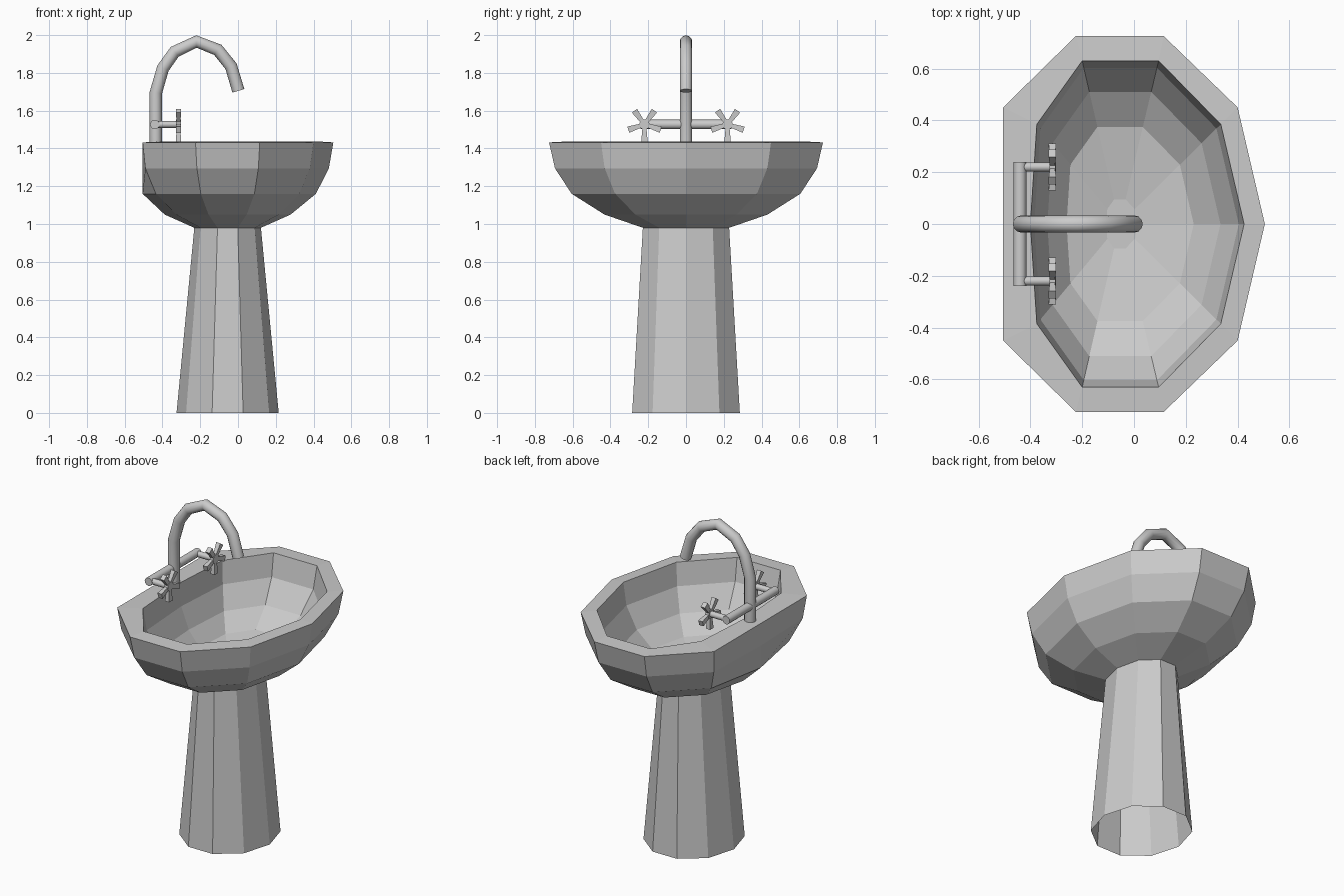
import bpy, bmesh, math
from mathutils import Matrix, Vector

if "Cube" in bpy.data.objects:
    bpy.data.objects.remove(bpy.data.objects["Cube"])

CX = -0.055  # centre of the bowl and pedestal

# half outlines relative to CX, mirrored in y (front tip to back tip)
OUTER = [(0.56, 0), (0.455, 0.45), (0.17, 0.725), (-0.17, 0.725), (-0.455, 0.45), (-0.56, 0)]
INNER = [(0.48, 0), (0.39, 0.385), (0.15, 0.63), (-0.145, 0.63), (-0.32, 0.385), (-0.345, 0)]


def ring(half, z, sx, sy=None, xmin=-9):
    sy = sx if sy is None else sy
    full = half + [(x, -y) for x, y in reversed(half[1:-1])]
    return [Vector((max(CX + x * sx, xmin), y * sy, z)) for x, y in full]


def finish(name, bm):
    bmesh.ops.recalc_face_normals(bm, faces=bm.faces)
    me = bpy.data.meshes.new(name)
    bm.to_mesh(me)
    bm.free()
    ob = bpy.data.objects.new(name, me)
    bpy.context.collection.objects.link(ob)
    return ob


def loft(name, rings, cap_end=False):
    bm = bmesh.new()
    loops = [[bm.verts.new(p) for p in r] for r in rings]
    for a, b in zip(loops, loops[1:]):
        n = len(a)
        for i in range(n):
            j = (i + 1) % n
            bm.faces.new((a[i], a[j], b[j], b[i]))
    if cap_end:
        bm.faces.new(loops[-1])
    return finish(name, bm)


def tube(name, pts, r):
    cu = bpy.data.curves.new(name, 'CURVE')
    cu.dimensions = '3D'
    cu.bevel_depth = r
    cu.bevel_resolution = 4
    cu.use_fill_caps = True
    sp = cu.splines.new('POLY')
    sp.points.add(len(pts) - 1)
    for p, co in zip(sp.points, pts):
        p.co = (*co, 1)
    ob = bpy.data.objects.new(name, cu)
    bpy.context.collection.objects.link(ob)
    bpy.ops.object.select_all(action='DESELECT')
    ob.select_set(True)
    bpy.context.view_layer.objects.active = ob
    bpy.ops.object.convert(target='MESH')
    bpy.ops.object.shade_smooth_by_angle(angle=math.radians(50))
    return bpy.context.object


# pedestal, open at the floor
loft("pedestal", [ring(OUTER, 0, 0.483, 0.393), ring(OUTER, 0.98, 0.315)])

# basin: outer shell with flattened back, rim, then inner bowl down to the drain
shell = [(0.98, 0.315), (1.05, 0.595), (1.16, 0.835), (1.295, 0.957), (1.432, 1.0)]
bowl = [(1.437, 1.0), (1.30, 0.957), (1.17, 0.81), (1.08, 0.595), (1.03, 0.15)]
loft("basin",
     [ring(OUTER, z, s, xmin=-0.505) for z, s in shell] +
     [ring(INNER, z, s) for z, s in bowl], cap_end=True)

# gooseneck spout
neck = [(-0.435, 1.43), (-0.435, 1.695), (-0.397, 1.825), (-0.335, 1.912), (-0.22, 1.966),
        (-0.107, 1.922), (-0.037, 1.835), (0.002, 1.705)]
tube("spout", [(x, 0, z) for x, z in neck], 0.033)

# cross bar carrying both taps
TZ = 1.527
tube("cross_bar", [(-0.44, -0.24, TZ), (-0.44, 0.24, TZ)], 0.025)

# tap stems and five-armed handles
for side, label in ((-1, "near"), (1, "far")):
    y = side * 0.22
    tube(label + "_tap_stem", [(-0.43, y, TZ), (-0.31, y, TZ)], 0.018)
    bm = bmesh.new()
    c = Matrix.Translation((-0.315, y, TZ))
    bmesh.ops.create_cone(bm, cap_ends=True, segments=10, radius1=0.028, radius2=0.028,
                          depth=0.024, matrix=c @ Matrix.Rotation(math.pi / 2, 4, 'Y'))
    for k in range(5):
        m = (c @ Matrix.Rotation(math.pi + k * math.tau / 5, 4, 'X')
             @ Matrix.Translation((0, 0, 0.054)) @ Matrix.Diagonal((0.85, 1, 1, 1))
             @ Matrix.Rotation(math.pi / 4, 4, 'Z'))
        bmesh.ops.create_cone(bm, cap_ends=True, segments=4, radius1=0.015, radius2=0.024,
                              depth=0.072, matrix=m)
    finish(label + "_tap_handle", bm)
